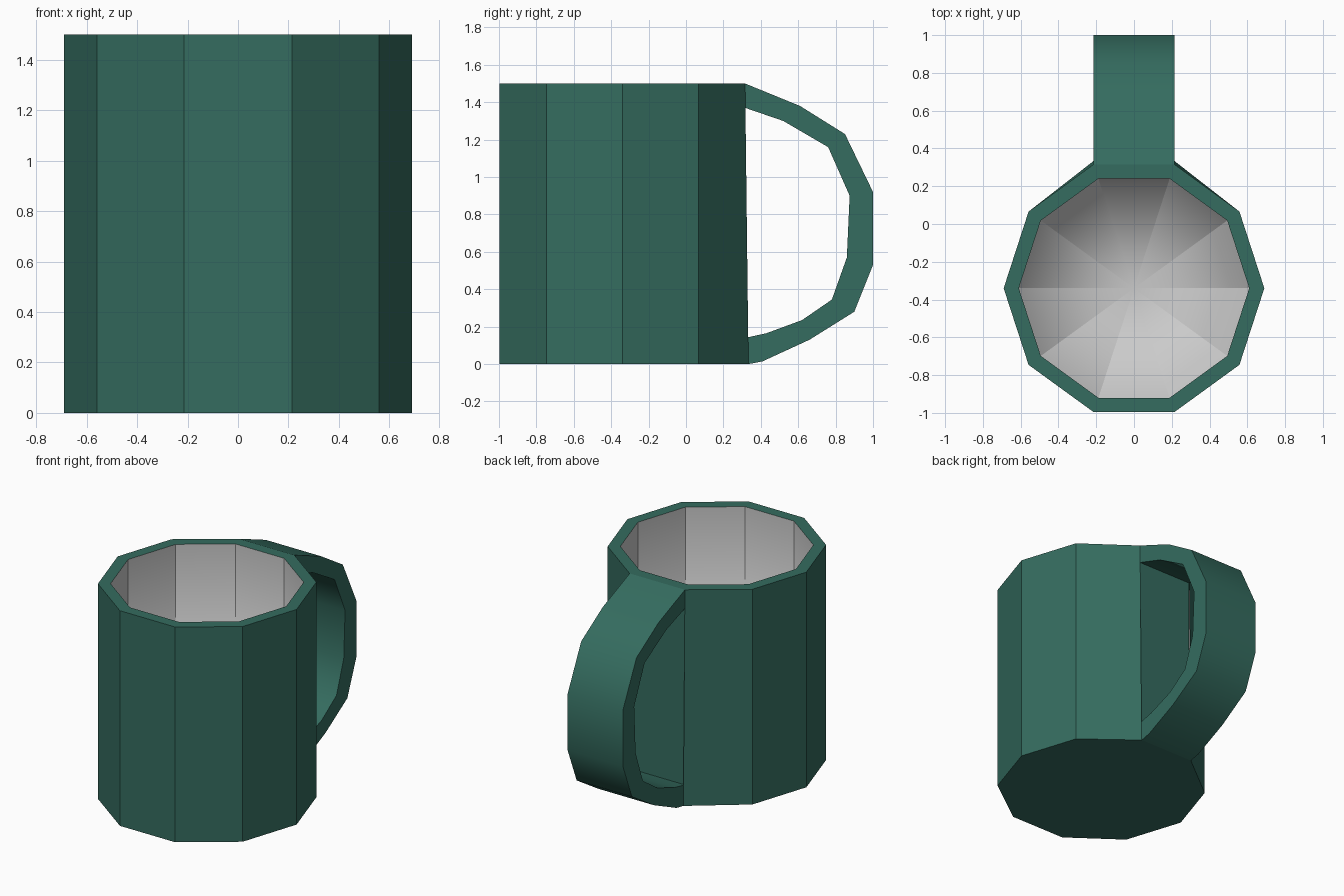
import bpy, math

if "Cube" in bpy.data.objects:
    bpy.data.objects.remove(bpy.data.objects["Cube"])

SIDES, CY, H = 10, -0.34, 1.5
R_OUT, R_IN, FLOOR = 0.69, 0.61, 0.1
W = R_OUT * math.cos(math.radians(72))      # half width of one facet
BACK = 2                                    # facet carrying the handle

green = bpy.data.materials.new("green_glaze")
green.diffuse_color = (0.035, 0.15, 0.115, 1)
green.use_nodes = True
green.node_tree.nodes["Principled BSDF"].inputs["Base Color"].default_value = green.diffuse_color


def ring(r, z):
    step = 2 * math.pi / SIDES
    return [(r * math.cos(i * step), CY + r * math.sin(i * step), z)
            for i in range(SIDES)]


def make(name, verts, faces, mat=None):
    me = bpy.data.meshes.new(name)
    me.from_pydata(verts, [], faces)
    me.update()
    if mat:
        me.materials.append(mat)
    ob = bpy.data.objects.new(name, me)
    bpy.context.collection.objects.link(ob)
    return ob


def band(a, b, skip=()):
    """Quads joining ring number a to ring number b."""
    n = SIDES
    return [(a * n + i, a * n + (i + 1) % n, b * n + (i + 1) % n, b * n + i)
            for i in range(n) if i not in skip]


# Body: outer wall, rim and underside; the back facet belongs to the handle
verts = ring(R_OUT, 0) + ring(R_OUT, H) + ring(R_IN, H)
for i in (BACK, BACK + 1):
    x, y, z = verts[i]
    verts[i] = (x, y + 0.018, z)
faces = band(0, 1, skip=(BACK,)) + band(1, 2) + [tuple(reversed(range(SIDES)))]
body = make("mug_body", verts, faces, green)
body.data.shade_flat()

# Lining: inner wall and fan-shaped floor, creased between the wedges
verts = ring(R_IN, H) + ring(R_IN, FLOOR) + [(0, CY, FLOOR)]
centre = 2 * SIDES
faces = band(0, 1) + [(SIDES + i, SIDES + (i + 1) % SIDES, centre)
                      for i in range(SIDES)]
lining = make("inner_lining", verts, faces)
lining.data.shade_smooth()
for e in lining.data.edges:
    a, b = sorted(e.vertices)
    e.use_edge_sharp = b == centre or b - a == SIDES

# Handle: outer and inner (y, z) profiles swept across the facet width
yb = CY + R_OUT * math.sin(math.radians(72))
outer = [(yb, H), (0.61, 1.38), (0.85, 1.23), (1.0, 0.92), (1.0, 0.53),
         (0.90, 0.28), (0.66, 0.13), (0.41, 0.015), (yb + 0.018, 0)]
inner = [(yb, 1.37), (0.52, 1.30), (0.76, 1.16), (0.875, 0.90), (0.86, 0.57),
         (0.78, 0.345), (0.62, 0.235), (0.43, 0.165), (yb, 0.14)]
n = len(outer)
verts = [(s * W, y, z) for prof in (outer, inner) for s in (-1, 1)
         for y, z in prof]
OL, OR, IL, IR = 0, n, 2 * n, 3 * n
faces = []
for k in range(n - 1):
    m = k + 1
    faces += [(OL + k, OR + k, OR + m, OL + m),
              (IL + m, IR + m, IR + k, IL + k),
              (OR + k, IR + k, IR + m, OR + m),
              (OL + m, IL + m, IL + k, OL + k)]
# Back facet of the mug seen through the handle
faces.append((IL, IR, IR + n - 1, IL + n - 1)[::1])
handle = make("handle", verts, faces, green)
handle.data.shade_smooth()
handle.data.set_sharp_from_angle(angle=math.radians(50))
